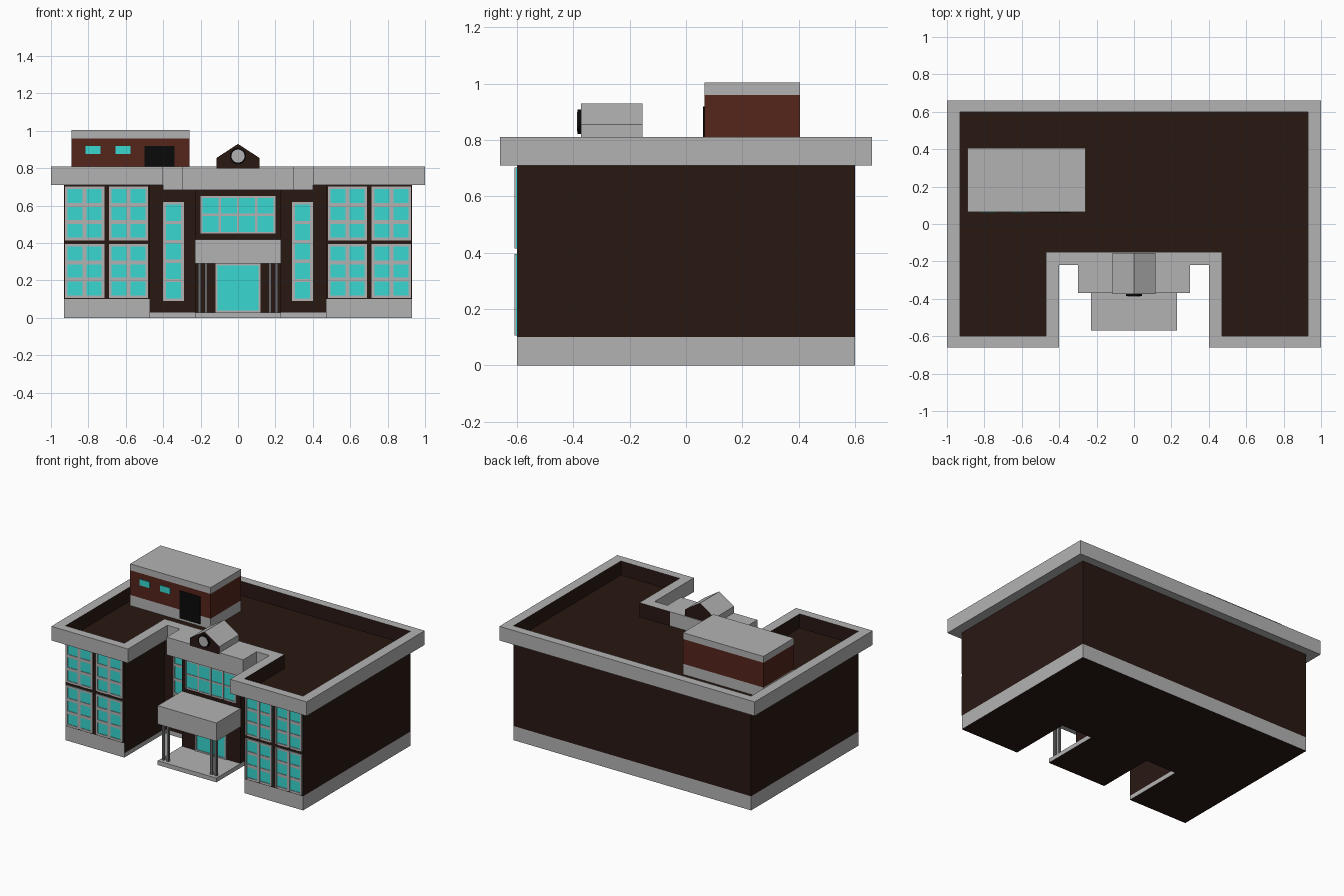
import bpy, bmesh, math

if "Cube" in bpy.data.objects:
    bpy.data.objects.remove(bpy.data.objects["Cube"])


def material(name, rgb):
    m = bpy.data.materials.new(name)
    m.diffuse_color = (*rgb, 1)
    m.use_nodes = True
    m.node_tree.nodes["Principled BSDF"].inputs["Base Color"].default_value = m.diffuse_color
    return m


GREY = material("grey_stone", (0.45, 0.45, 0.45))
DARK = material("dark_brick", (0.022, 0.009, 0.006))
RED = material("red_brick", (0.09, 0.018, 0.011))
GLASS = material("glass", (0.04, 0.68, 0.64))
BLACK = material("black", (0.003, 0.003, 0.003))
STEEL = material("steel", (0.14, 0.14, 0.14))


def finish(name, bm, *mats):
    me = bpy.data.meshes.new(name)
    bm.to_mesh(me)
    bm.free()
    for m in mats:
        me.materials.append(m)
    ob = bpy.data.objects.new(name, me)
    bpy.context.collection.objects.link(ob)
    return ob


def add_box(bm, x0, x1, y0, y1, z0, z1, mat=0):
    verts = bmesh.ops.create_cube(bm, size=1)["verts"]
    for v in verts:
        v.co = (x1 if v.co.x > 0 else x0, y1 if v.co.y > 0 else y0, z1 if v.co.z > 0 else z0)
    for f in {f for v in verts for f in v.link_faces}:
        f.material_index = mat


def box(name, x0, x1, y0, y1, z0, z1, mat):
    bm = bmesh.new()
    add_box(bm, x0, x1, y0, y1, z0, z1)
    return finish(name, bm, mat)


def window(name, x0, x1, z0, z1, y, cols, rows, frame, bar):
    """Glass sheet on wall plane y with a grey frame and glazing bars in front."""
    bm = bmesh.new()
    add_box(bm, x0, x1, y - 0.003, y + 0.01, z0, z1, 1)
    for i in range(cols + 1):
        w = frame if i in (0, cols) else bar
        c = x0 + frame / 2 + (x1 - x0 - frame) * i / cols
        add_box(bm, c - w / 2, c + w / 2, y - 0.008, y + 0.01, z0, z1)
    for j in range(rows + 1):
        w = frame if j in (0, rows) else bar
        c = z0 + frame / 2 + (z1 - z0 - frame) * j / rows
        add_box(bm, x0, x1, y - 0.007, y + 0.01, c - w / 2, c + w / 2)
    return finish(name, bm, GREY, GLASS)


def mirrored(half):
    return half + [(-x, y) for x, y in reversed(half)]


# Plan outlines: walls, and the overhanging parapet around them
ROOF = 0.71
walls = mirrored([(-0.93, 0.6), (-0.93, -0.6), (-0.47, -0.6), (-0.47, -0.15), (-0.23, -0.15), (-0.23, -0.3)])
eaves = mirrored([(-1, 0.66), (-1, -0.66), (-0.4, -0.66), (-0.4, -0.22), (-0.3, -0.22), (-0.3, -0.37)])
n = len(walls)

# Main building: dark walls over a grey plinth, lower inside the courtyard
bm = bmesh.new()


def quad(a, b, z0, z1, mat):
    f = bm.faces.new([bm.verts.new(p) for p in ((*a, z0), (*b, z0), (*b, z1), (*a, z1))])
    f.material_index = mat


for i in range(n):
    a, b = walls[i], walls[(i + 1) % n]
    h = 0.03 if 2 <= i <= 8 else 0.1
    quad(a, b, 0, h, 1)
    quad(a, b, h, ROOF, 0)
bm.faces.new([bm.verts.new((*p, 0)) for p in reversed(walls)])
bm.faces.new([bm.verts.new((*p, ROOF)) for p in walls])
finish("main_building", bm, DARK, GREY)

# Parapet ring: hangs a little lower over the courtyard, dark on its inner face
bm = bmesh.new()
for i in range(n):
    j = (i + 1) % n
    low = 0.685 if 3 <= i <= 7 else ROOF
    o0, o1, i0, i1 = eaves[i], eaves[j], walls[i], walls[j]
    quad(o0, o1, low, 0.81, 0)
    quad(i1, i0, ROOF, 0.81, 1)
    bm.faces.new([bm.verts.new((*p, 0.81)) for p in (o0, o1, i1, i0)])
    bm.faces.new([bm.verts.new((*p, low)) for p in (i0, i1, o1, o0)])
finish("parapet", bm, GREY, DARK)
box("entrance_bay_roof", -0.23, 0.23, -0.3, -0.15, ROOF, 0.81, GREY)

# Gable on the entrance bay, dark on front and back
bm = bmesh.new()
profile = [(-0.115, 0.8), (0.115, 0.8), (0.115, 0.855), (0, 0.93), (-0.115, 0.855)]
face = bm.faces.new([bm.verts.new((x, -0.373, z)) for x, z in profile])
ext = bmesh.ops.extrude_face_region(bm, geom=[face])
bmesh.ops.translate(bm, vec=(0, 0.218, 0), verts=[g for g in ext["geom"] if isinstance(g, bmesh.types.BMVert)])
bmesh.ops.recalc_face_normals(bm, faces=bm.faces)
for f in bm.faces:
    f.material_index = int(abs(f.normal.y) > 0.9)
finish("gable", bm, GREY, DARK)

# Round gable clock: black rim with a grey face
for name, r, depth, mat in (("clock_rim", 0.043, 0.012, BLACK), ("clock_face", 0.035, 0.014, GREY)):
    bpy.ops.mesh.primitive_cylinder_add(vertices=32, radius=r, depth=depth,
                                        location=(0, -0.373 - depth / 2, 0.865), rotation=(math.pi / 2, 0, 0))
    ob = bpy.context.object
    ob.name = name
    ob.data.materials.append(mat)
    bpy.ops.object.shade_smooth_by_angle()

# Wing windows, narrow courtyard windows
for side, s in (("left", -1), ("right", 1)):
    for a, b in ((0.48, 0.69), (0.715, 0.925)):
        for z0, z1 in ((0.107, 0.395), (0.415, 0.703)):
            window(side + "_wing_window", min(s * a, s * b), max(s * a, s * b), z0, z1, -0.6, 2, 3, 0.014, 0.021)
    window(side + "_narrow_window", s * 0.345 - 0.055, s * 0.345 + 0.055, 0.09, 0.62, -0.15, 1, 5, 0.014, 0.018)

# Entrance: upper window, door, canopy, step and paired posts
window("entrance_window", -0.2, 0.2, 0.45, 0.652, -0.3, 4, 2, 0.01, 0.012)
window("entrance_door", -0.12, 0.12, 0.03, 0.29, -0.3, 1, 1, 0.01, 0.01)
box("canopy", -0.23, 0.23, -0.57, -0.3, 0.29, 0.42, GREY)
step = box("entrance_step", -0.23, 0.23, -0.57, -0.3, 0, 0.03, GREY)
step.data.materials.append(DARK)
for f in step.data.polygons:
    f.material_index = int(f.normal.z < -0.5)
for x in (-0.207, -0.172, 0.172, 0.207):
    box("canopy_post", x - 0.008, x + 0.008, -0.545, -0.529, 0.03, 0.29, STEEL)

# Rooftop block with lid, windows and door
X0, X1, Y0, Y1 = -0.89, -0.26, 0.065, 0.405
box("rooftop_plinth", X0, X1, Y0, Y1, ROOF, 0.785, GREY)
box("rooftop_walls", X0, X1, Y0, Y1, 0.785, 0.96, RED)
box("rooftop_lid", X0, X1, Y0, Y1, 0.96, 1.005, GREY)
for x in (-0.815, -0.655):
    box("rooftop_window", x, x + 0.08, Y0 - 0.004, Y0 + 0.01, 0.875, 0.918, GLASS)
box("rooftop_door", -0.5, -0.34, Y0 - 0.004, Y0 + 0.01, 0.725, 0.92, BLACK)
